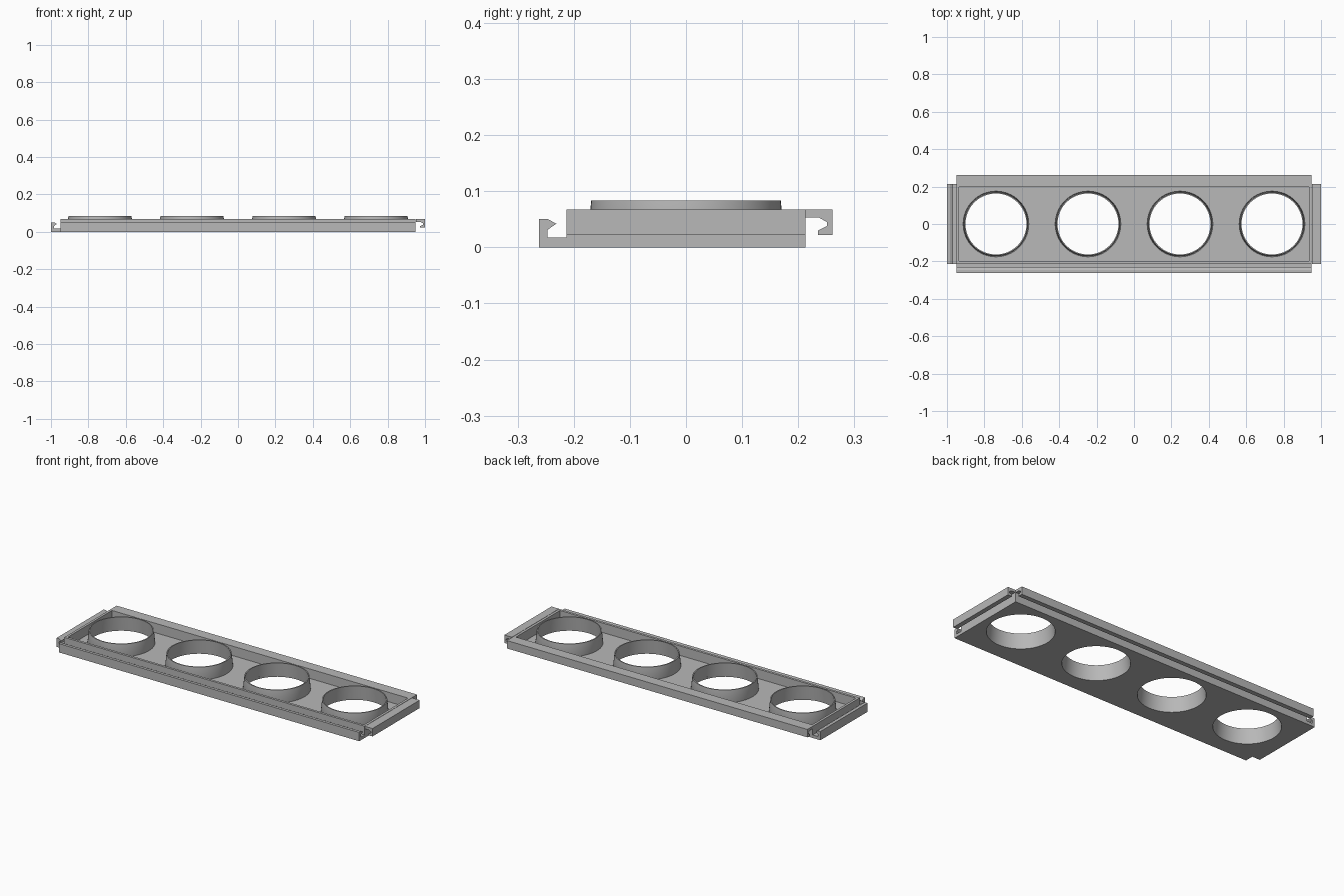
import bpy, bmesh, math
from mathutils import Vector

old = bpy.data.objects.get("Cube")
if old:
    bpy.data.objects.remove(old, do_unlink=True)

grey = bpy.data.materials.new("mid_grey")
grey.use_nodes = True
GREY = (0.48, 0.48, 0.48, 1)
grey.diffuse_color = GREY
grey.node_tree.nodes["Principled BSDF"].inputs["Base Color"].default_value = GREY

HX, HY = 0.95, 0.213          # half size of the tray body
WALL, FLOOR, RIM = 0.014, 0.013, 0.067
RING_TOP = 0.083
CENTRES = [-0.738, -0.246, 0.246, 0.738]


def make_object(name, bm):
    bmesh.ops.recalc_face_normals(bm, faces=bm.faces)
    mesh = bpy.data.meshes.new(name)
    bm.to_mesh(mesh)
    bm.free()
    mesh.materials.append(grey)
    obj = bpy.data.objects.new(name, mesh)
    bpy.context.collection.objects.link(obj)
    return obj


def box(name, hx, hy, z0, z1):
    bm = bmesh.new()
    bmesh.ops.create_cube(bm, size=1)
    for v in bm.verts:
        v.co = Vector((v.co.x * 2 * hx, v.co.y * 2 * hy, z0 + (v.co.z + 0.5) * (z1 - z0)))
    return make_object(name, bm)


def lathe(name, profile, x, sides=64):
    """Closed (radius, z) loop spun about a vertical axis at x."""
    bm = bmesh.new()
    verts = [bm.verts.new((r, 0, z)) for r, z in profile]
    edges = [bm.edges.new((verts[i - 1], verts[i])) for i in range(len(verts))]
    bmesh.ops.spin(bm, geom=verts + edges, cent=(0, 0, 0), axis=(0, 0, 1),
                   angle=math.tau, steps=sides, use_duplicate=False)
    bmesh.ops.remove_doubles(bm, verts=bm.verts, dist=0.0001)
    bmesh.ops.translate(bm, verts=bm.verts, vec=(x, 0, 0))
    return make_object(name, bm)


def frustum(name, x, r0, r1, z0, z1, sides=64):
    bm = bmesh.new()
    bmesh.ops.create_cone(bm, cap_ends=True, segments=sides, radius1=r0, radius2=r1, depth=z1 - z0)
    bmesh.ops.translate(bm, verts=bm.verts, vec=(x, 0, (z0 + z1) / 2))
    return make_object(name, bm)


def cut(obj, cutter):
    cutter.hide_render = True
    mod = obj.modifiers.new("cut", 'BOOLEAN')
    mod.operation, mod.solver, mod.object = 'DIFFERENCE', 'EXACT', cutter
    bpy.context.view_layer.objects.active = obj
    bpy.ops.object.modifier_apply(modifier=mod.name)
    bpy.data.objects.remove(cutter, do_unlink=True)


def rail(name, profile, half_length, start, outward):
    """Extrude an (outward offset, z) profile along one edge of the tray."""
    out = Vector(outward)
    along = Vector((abs(out.y), abs(out.x), 0)) * half_length
    bm = bmesh.new()
    ring = [bm.verts.new(out * (start + d) + Vector((0, 0, z)) - along) for d, z in profile]
    face = bm.faces.new(ring)
    new = bmesh.ops.extrude_face_region(bm, geom=[face])["geom"]
    bmesh.ops.translate(bm, verts=[g for g in new if isinstance(g, bmesh.types.BMVert)], vec=along * 2)
    return make_object(name, bm)


# Open tray with four round holes
tray = box("tray", HX, HY, 0, RIM)
cut(tray, box("pocket_cutter", HX - WALL, HY - WALL, FLOOR, RIM + 0.1))
for x in CENTRES:
    cut(tray, frustum("hole_cutter", x, 0.1735, 0.1688, -0.01, 0.027))

# Slightly tapered collars around the holes
for i, x in enumerate(CENTRES):
    collar = lathe(f"collar_{i + 1}",
                   [(0.172, 0), (0.1755, FLOOR), (0.169, RING_TOP), (0.163, RING_TOP)], x)
    bpy.ops.object.select_all(action='DESELECT')
    collar.select_set(True)
    bpy.context.view_layer.objects.active = collar
    bpy.ops.object.shade_smooth_by_angle(angle=math.radians(30))

# Upward catches on the front and right, downward hooks on the back and left
CATCH = [(0, 0), (0.049, 0), (0.049, 0.05), (0.033, 0.05), (0.018, 0.042),
         (0.034, 0.031), (0.034, 0.017), (0, 0.017)]
HOOK = [(0, RIM), (0.048, RIM), (0.048, 0.022), (0.022, 0.022), (0.022, 0.03),
        (0.038, 0.038), (0.038, 0.045), (0.024, 0.053), (0, 0.053)]
rail("front_catch", CATCH, HX, HY, (0, -1, 0))
rail("right_catch", CATCH, HY, HX, (-1, 0, 0))
rail("back_hook", HOOK, HX, HY, (0, 1, 0))
rail("left_hook", HOOK, HY, HX + 0.002, (1, 0, 0))
